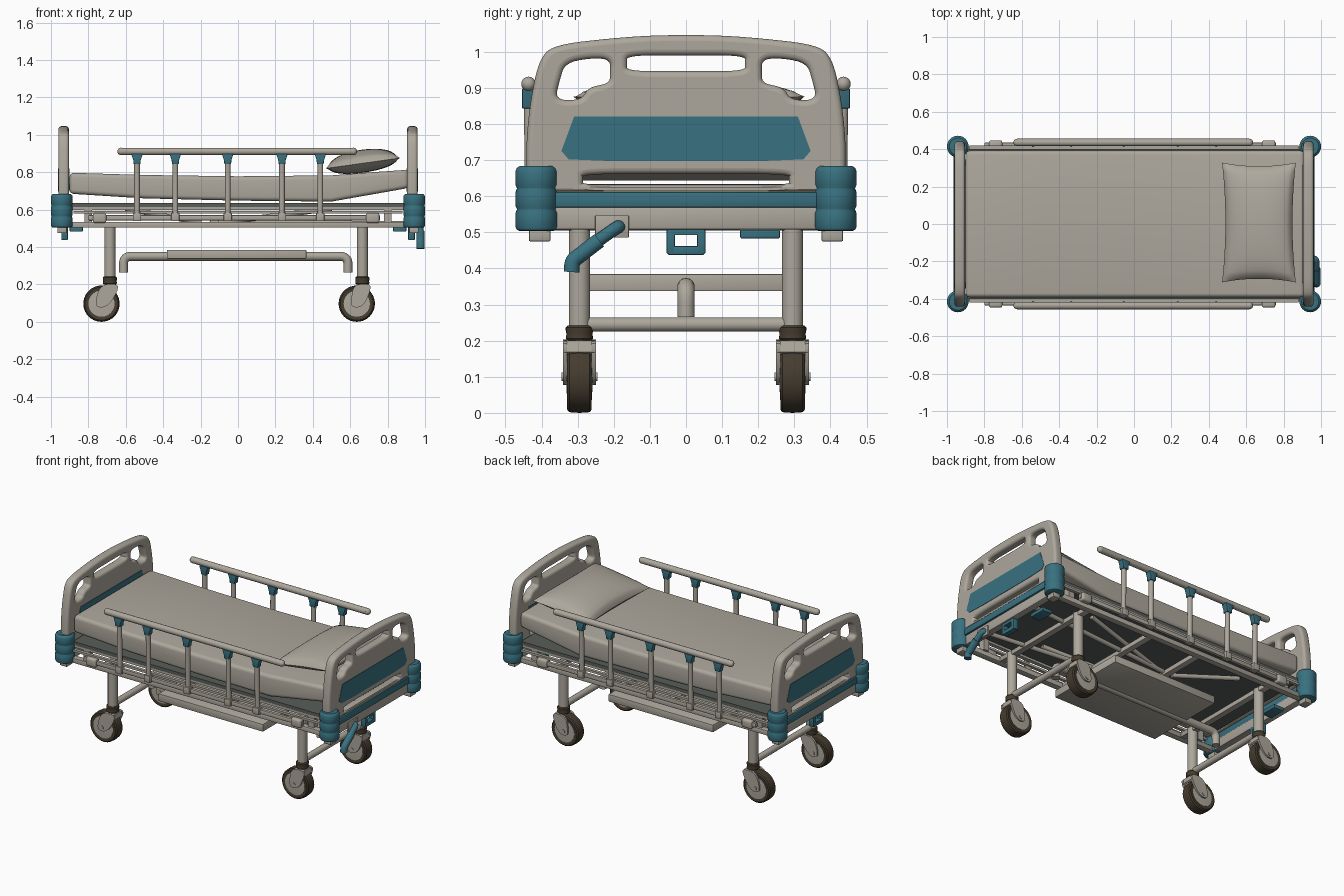
import bpy, bmesh, math
from mathutils import Vector

if "Cube" in bpy.data.objects:
    bpy.data.objects.remove(bpy.data.objects["Cube"])


def material(name, rgb):
    m = bpy.data.materials.new(name)
    m.diffuse_color = (*rgb, 1)
    m.use_nodes = True
    m.node_tree.nodes["Principled BSDF"].inputs["Base Color"].default_value = m.diffuse_color
    return m


GREY = material("warm grey", (0.42, 0.39, 0.335))
TEAL = material("teal", (0.04, 0.165, 0.215))
BROWN = material("dark brown rubber", (0.06, 0.045, 0.028))
DARK = material("dark platform grey", (0.1, 0.112, 0.103))


def finish(name, bm, mat):
    bmesh.ops.recalc_face_normals(bm, faces=bm.faces[:])
    me = bpy.data.meshes.new(name)
    bm.to_mesh(me)
    bm.free()
    me.materials.append(mat)
    ob = bpy.data.objects.new(name, me)
    bpy.context.collection.objects.link(ob)
    return ob


def prism(name, pts, axis, a, b, mat, bev=0.0, seg=2):
    """Extrude a 2D outline along axis x, y or z from a to b."""
    place = {"x": lambda p, t: (t, p[0], p[1]), "y": lambda p, t: (p[0], t, p[1]),
             "z": lambda p, t: (p[0], p[1], t)}[axis]
    bm = bmesh.new()
    lo = [bm.verts.new(place(p, a)) for p in pts]
    hi = [bm.verts.new(place(p, b)) for p in pts]
    bm.faces.new(lo)
    bm.faces.new(hi)
    n = len(pts)
    for i in range(n):
        bm.faces.new((lo[i], lo[(i + 1) % n], hi[(i + 1) % n], hi[i]))
    bmesh.ops.recalc_face_normals(bm, faces=bm.faces[:])
    if bev:
        sharp = [e for e in bm.edges if e.calc_face_angle(0) > 0.5]
        bmesh.ops.bevel(bm, geom=sharp, offset=bev, segments=seg, profile=0.5, affect='EDGES')
    return finish(name, bm, mat)


def box(name, x, y, z, mat=GREY, bev=0.0, seg=2):
    return prism(name, [(x[0], y[0]), (x[1], y[0]), (x[1], y[1]), (x[0], y[1])], "z", *z, mat, bev, seg)


def lathe(name, profile, origin, axis, mat, n=32):
    """Spin (radius, height) pairs around the y or z axis through origin."""
    bm = bmesh.new()
    rings = []
    for r, h in profile:
        ring = []
        for i in range(n):
            c, s = r * math.cos(2 * math.pi * i / n), r * math.sin(2 * math.pi * i / n)
            ring.append(bm.verts.new(Vector(origin) + Vector((c, s, h) if axis == "z" else (c, h, s))))
        rings.append(ring)
    for p, q in zip(rings, rings[1:]):
        for i in range(n):
            bm.faces.new((p[i], p[(i + 1) % n], q[(i + 1) % n], q[i]))
    bm.faces.new(rings[0])
    bm.faces.new(rings[-1])
    return finish(name, bm, mat)


def chaikin(pts, times=3, closed=True):
    for _ in range(times):
        out = [] if closed else [pts[0]]
        for p, q in zip(pts, pts[1:] + (pts[:1] if closed else [])):
            p, q = Vector(p), Vector(q)
            out += [p * 0.75 + q * 0.25, p * 0.25 + q * 0.75]
        pts = out if closed else out + [pts[-1]]
    return pts


def curve_mesh(name, cu, mat):
    tmp = bpy.data.objects.new("tmp", cu)
    bpy.context.collection.objects.link(tmp)
    bpy.context.view_layer.update()
    dg = bpy.context.evaluated_depsgraph_get()
    me = bpy.data.meshes.new_from_object(tmp.evaluated_get(dg))
    bpy.data.objects.remove(tmp)
    me.name = name
    me.materials.clear()
    me.materials.append(mat)
    ob = bpy.data.objects.new(name, me)
    bpy.context.collection.objects.link(ob)
    return ob


def add_spline(cu, pts, closed):
    sp = cu.splines.new('POLY')
    sp.points.add(len(pts) - 1)
    for p, v in zip(sp.points, pts):
        v = list(v) + [0] * (3 - len(v))
        p.co = (*v, 1)
    sp.use_cyclic_u = closed


def tube(name, pts, r, mat=GREY):
    cu = bpy.data.curves.new(name, 'CURVE')
    cu.dimensions = '3D'
    cu.bevel_depth, cu.bevel_resolution, cu.use_fill_caps = r, 5, True
    add_spline(cu, pts, False)
    return curve_mesh(name, cu, mat)


def slot(y0, y1, z0, z1):
    return chaikin([(y0, z0), ((y0 + y1) / 2, z0), (y1, z0), (y1, (z0 + z1) / 2), (y1, z1),
                    ((y0 + y1) / 2, z1), (y0, z1), (y0, (z0 + z1) / 2)])


# end boards with hand holes
half = [(0.435, 0.61), (0.442, 0.66), (0.442, 0.76), (0.43, 0.87), (0.405, 0.985), (0.36, 1.02), (0.2, 1.038), (0.08, 1.046)]
outline = [(-0.435, 0.61)] + chaikin(half + [(-y, z) for y, z in half[::-1]], 3, False)[:-1]
grip = [(0.21, 0.94), (0.21, 0.98), (0.27, 0.982), (0.335, 0.968), (0.35, 0.92), (0.363, 0.866),
        (0.29, 0.866), (0.27, 0.902), (0.212, 0.912)]
holes = [slot(-0.163, 0.163, 0.946, 0.99), slot(-0.285, 0.285, 0.63, 0.662),
         chaikin(grip), chaikin([(-y, z) for y, z in grip])]
panel = [(-0.345, 0.725), (-0.31, 0.82), (0.31, 0.82), (0.345, 0.725), (0.325, 0.702), (0.2, 0.697), (-0.2, 0.697), (-0.325, 0.702)]
for end, s in (("foot", -1), ("head", 1)):
    cu = bpy.data.curves.new("board", 'CURVE')
    cu.dimensions, cu.fill_mode = '2D', 'BOTH'
    cu.extrude, cu.bevel_depth, cu.bevel_resolution, cu.offset = 0.012, 0.016, 3, -0.016
    for loop in [outline] + holes:
        add_spline(cu, loop, True)
    board = curve_mesh(end + "_board", cu, GREY)
    for v in board.data.vertices:   # stand the flat board up across the bed
        y, z, t = v.co
        v.co = (s * 0.932 + t, y, z)
    prism(end + "_board_panel_outer", panel, "x", s * 0.955, s * 0.9625, TEAL)
    prism(end + "_board_panel_inner", panel, "x", s * 0.909, s * 0.9015, TEAL)
    # end cross members and central hook bracket
    xs = sorted((s * 0.91, s * 0.955))
    box(end + "_end_beam", xs, (-0.4, 0.4), (0.508, 0.57), GREY, 0.006)
    box(end + "_teal_bar", sorted((s * 0.915, s * 0.965)), (-0.38, 0.38), (0.568, 0.612), TEAL, 0.006)
    box(end + "_lower_board_rail", xs, (-0.4, 0.4), (0.608, 0.632), GREY, 0.005)
    xh = sorted((s * 0.91, s * 0.945))
    for y in (-0.042, 0.042):
        box(end + "_hook_side", xh, (y - 0.012, y + 0.012), (0.44, 0.508), TEAL, 0.004)
    box(end + "_hook_top", xh, (-0.05, 0.05), (0.492, 0.508), TEAL)
    box(end + "_hook_bottom", xh, (-0.05, 0.05), (0.437, 0.462), TEAL, 0.004)
    box(end + "_underside_plate", sorted((s * 0.83, s * 0.9)), (0.15, 0.26), (0.483, 0.507), TEAL, 0.004)

    for t in (-1, 1):
        # ribbed corner bumpers
        ribs = [(0.046, 0.503)]
        for k in range(3):
            z = 0.507 + k * 0.058
            ribs += [(0.0545, z), (0.058, z + 0.008), (0.058, z + 0.047), (0.0545, z + 0.055)]
        lathe(end + "_corner_bumper", ribs + [(0.046, 0.684)], (s * 0.942, t * 0.414, 0), "z", TEAL)
        box(end + "_bumper_foot", sorted((s * 0.915, s * 0.965)), sorted((t * 0.375, t * 0.435)), (0.475, 0.51), GREY, 0.004)

        # legs and casters
        y = t * 0.295
        lx, wx = (-0.685, -0.73) if s < 0 else (0.665, 0.635)
        tube(end + "_leg", [(lx, y, 0.235), (lx, y, 0.53)], 0.03)
        lathe(end + "_caster_collar", [(0.032, 0.2), (0.038, 0.206), (0.036, 0.218), (0.038, 0.228), (0.038, 0.236), (0.032, 0.242)],
              (lx, y, 0), "z", BROWN, 24)
        lathe(end + "_wheel_tyre", [(0.066, -0.031), (0.088, -0.034), (0.095, -0.028), (0.097, 0), (0.095, 0.028), (0.088, 0.034), (0.066, 0.031)],
              (wx, y, 0.097), "y", BROWN, 40)
        lathe(end + "_wheel_hub", [(0.03, -0.036), (0.07, -0.0335), (0.07, 0.0335), (0.03, 0.036)], (wx, y, 0.097), "y", GREY)
        fork = chaikin([(wx - 0.03, 0.075), (wx - 0.03, 0.13), (lx - 0.045, 0.2), (lx + 0.04, 0.205),
                        (lx + 0.045, 0.17), (wx + 0.035, 0.08)], 2)
        for d in (-0.04, 0.04):
            prism(end + "_caster_fork", fork, "y", y + d - 0.006, y + d + 0.006, GREY)
        hood = [(lx - 0.03, 0.2), (lx + 0.036, 0.2), (lx + 0.042, 0.168), (lx + 0.034, 0.162), (lx + 0.01, 0.186)]
        prism(end + "_fork_hood", hood, "y", y - 0.042, y + 0.042, GREY)
        tube(end + "_axle", [(wx, y - 0.05, 0.1), (wx, y + 0.05, 0.1)], 0.012)
    # crossbar between the legs
    tube(end + "_leg_crossbar", [(lx, -0.29, 0.245), (lx, 0.29, 0.245)], 0.02)

# lower shelf on a bent central tube
bend = [(-0.612, 0, 0.265), (-0.612, 0, 0.35), (-0.53, 0, 0.35), (0.5, 0, 0.35), (0.588, 0, 0.35), (0.588, 0, 0.265)]
tube("shelf_tube", chaikin(bend, 3, False), 0.024)
box("shelf", (-0.38, 0.365), (-0.268, 0.268), (0.337, 0.385), GREY, 0.004)

# bed frame with flat dark platform
for t in (-1, 1):
    box("side_beam", (-0.91, 0.91), sorted((t * 0.375, t * 0.415)), (0.503, 0.535), GREY, 0.004)
    box("platform_side", (-0.89, 0.89), sorted((t * 0.375, t * 0.4)), (0.598, 0.614), GREY)
    tube("lift_arm", [(-0.1, t * 0.1, 0.53), (0.5, t * 0.22, 0.605)], 0.014)
    tube("leg_lift_arm", [(-0.2, t * 0.1, 0.53), (-0.6, t * 0.22, 0.605)], 0.014)
    for x in (-0.8, 0.8):
        box("platform_support", (x - 0.02, x + 0.02), sorted((t * 0.36, t * 0.4)), (0.53, 0.605))
box("platform", (-0.895, 0.895), (-0.4, 0.4), (0.612, 0.634), DARK)
for x in (-0.685, -0.15, 0.2, 0.665):
    box("cross_beam", (x - 0.02, x + 0.02), (-0.39, 0.39), (0.505, 0.535), GREY, 0.004)
tube("crank_rod", [(0.93, -0.2, 0.525), (0.0, -0.1, 0.53)], 0.014)
tube("second_crank_rod", [(0.93, 0.2, 0.525), (-0.15, 0.1, 0.53)], 0.014)

# mattress
under = [(-0.9, 0.685), (-0.5, 0.66), (0, 0.648), (0.5, 0.643), (0.91, 0.715)]
prism("mattress", under + [(0.91, 0.813), (0.72, 0.8), (0.5, 0.783), (0, 0.778), (-0.5, 0.785), (-0.9, 0.797)],
      "y", -0.392, 0.392, GREY, 0.022, 4)

# pillow
bm = bmesh.new()
bmesh.ops.create_grid(bm, x_segments=28, y_segments=28, size=1)
bmesh.ops.duplicate(bm, geom=bm.faces[:])
bm.verts.ensure_lookup_table()
for i, v in enumerate(bm.verts):
    u, w = v.co.x, v.co.y
    side = 0.072 if i < len(bm.verts) // 2 else -0.05
    h = side * (max(0, 1 - u * u) * max(0, 1 - w * w)) ** 0.42
    x = 0.197 * u * (1 - 0.09 * (1 - w * w))
    v.co = (0.668 + x - 0.1 * h, 0.008 + 0.32 * w * (1 - 0.06 * (1 - u * u)), 0.848 + 0.14 * x + h)
bmesh.ops.remove_doubles(bm, verts=bm.verts[:], dist=0.0005)
finish("pillow", bm, GREY)

# folding side rails
for t in (-1, 1):
    y = t * 0.436
    tube("guard_top_rail", [(-0.625, y, 0.911), (0.617, y, 0.911)], 0.02)
    for x in (-0.625, 0.617):
        bm = bmesh.new()
        bmesh.ops.create_uvsphere(bm, u_segments=16, v_segments=10, radius=0.02)
        bmesh.ops.translate(bm, verts=bm.verts[:], vec=(x, y, 0.911))
        finish("guard_rail_tip", bm, GREY)
    box("guard_lower_rail", (-0.8, 0.76), sorted((t * 0.415, t * 0.435)), (0.543, 0.57), GREY, 0.004)
    box("guard_upper_slide", (-0.88, 0.88), sorted((t * 0.4, t * 0.42)), (0.578, 0.592))
    for x in (-0.74, 0.72):
        box("guard_end_block", (x - 0.036, x + 0.036), sorted((t * 0.4, t * 0.447)), (0.528, 0.582), GREY, 0.012, 3)
    for x in (-0.54, -0.335, -0.055, 0.235, 0.44):
        tube("guard_post", [(x, t * 0.43, 0.55), (x, t * 0.434, 0.87)], 0.0155)
        prism("guard_post_cap", [(x - 0.018, 0.843), (x + 0.018, 0.843), (x + 0.02, 0.865), (x + 0.031, 0.898), (x - 0.031, 0.898), (x - 0.02, 0.865)],
              "y", y - 0.018, y + 0.018, TEAL, 0.003)
        box("guard_post_foot", (x - 0.022, x + 0.022), sorted((t * 0.41, t * 0.45)), (0.538, 0.582), GREY, 0.004)

# crank at the head end
box("crank_plate", (0.95, 0.964), (-0.252, -0.158), (0.485, 0.547), GREY, 0.003)
tube("crank_arm", chaikin([(0.955, -0.185, 0.515), (0.975, -0.19, 0.515), (0.975, -0.25, 0.472), (0.975, -0.28, 0.45)], 2, False), 0.018, TEAL)
tube("crank_grip", chaikin([(0.976, -0.24, 0.478), (0.976, -0.3, 0.432), (0.976, -0.315, 0.42), (0.976, -0.317, 0.39)], 2, False), 0.022, TEAL)

# smooth shading with crisp edges
bpy.ops.object.select_all(action='DESELECT')
for ob in bpy.context.scene.objects:
    ob.select_set(True)
    bpy.context.view_layer.objects.active = ob
bpy.ops.object.shade_smooth_by_angle(angle=math.radians(35))
